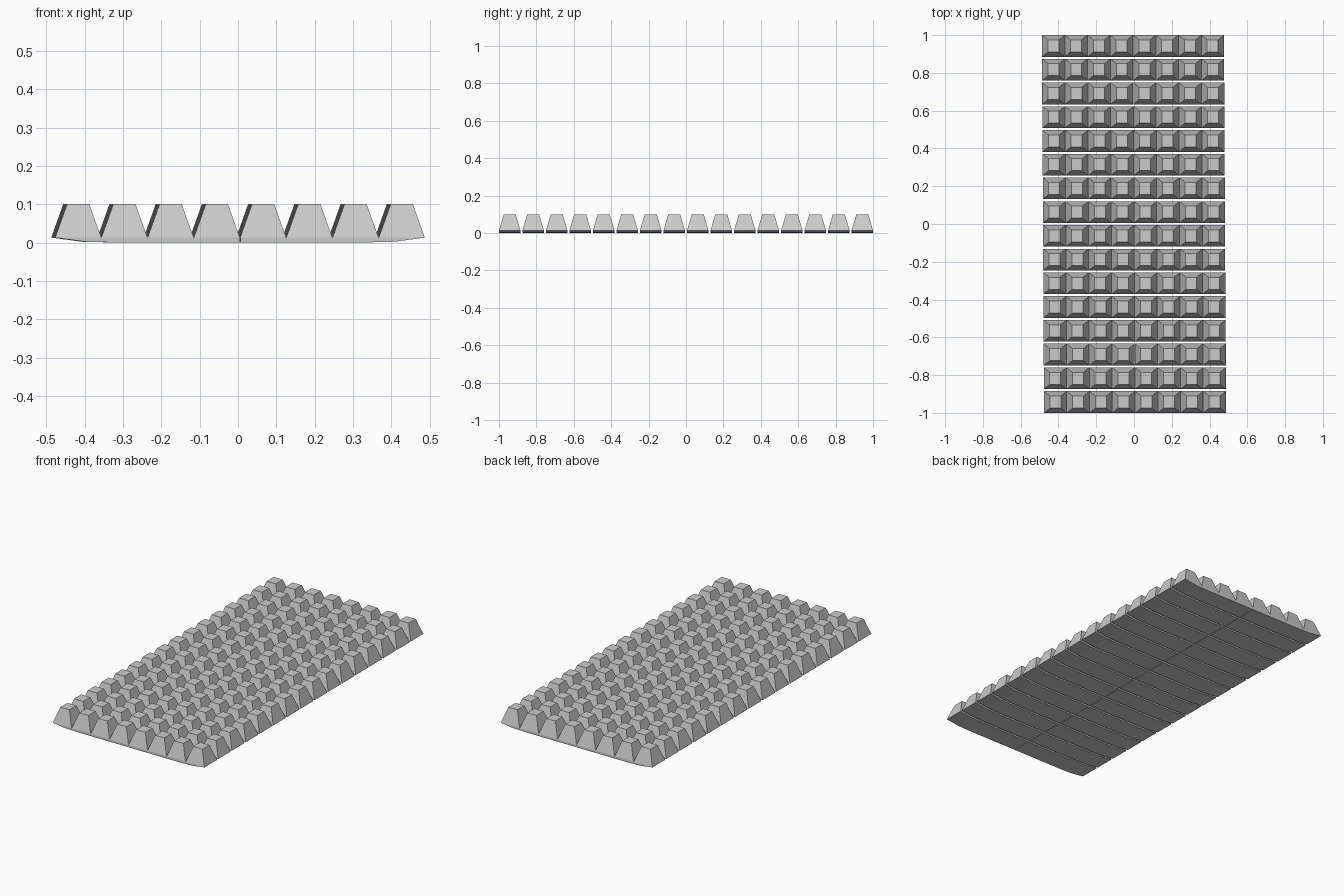
import bpy, bmesh

if "Cube" in bpy.data.objects:
    bpy.data.objects.remove(bpy.data.objects["Cube"])

ROWS, COLS = 16, 8
PITCH_X, PITCH_Y = 0.1205, 0.1257
HALF_Y = 0.0575
SEAT_Z, TOP_Z = 0.013, 0.1


def finish(name, bm):
    bmesh.ops.recalc_face_normals(bm, faces=bm.faces)
    me = bpy.data.meshes.new(name)
    bm.to_mesh(me)
    bm.free()
    ob = bpy.data.objects.new(name, me)
    bpy.context.collection.objects.link(ob)
    return ob


def add_block(bm, cx, cy):
    # square block tapering to a flat top
    def ring(hx, hy, z):
        return [bm.verts.new((cx + sx * hx, cy + sy * hy, z))
                for sx, sy in ((-1, -1), (1, -1), (1, 1), (-1, 1))]
    low, high = ring(0.06, HALF_Y, SEAT_Z), ring(0.029, 0.032, TOP_Z)
    bm.faces.new(low)
    bm.faces.new(high)
    for i in range(4):
        j = (i + 1) % 4
        bm.faces.new((low[i], low[j], high[j], high[i]))


def add_half_base(bm, cx, cy, side):
    # thin base strip whose underside rises at the outer end
    profile = [(0.001, SEAT_Z), (0.001, 0), (0.3, 0), (0.4, 0.002), (0.482, SEAT_Z)]
    front, back = [[bm.verts.new((cx + side * x, cy + d, z)) for x, z in profile]
                   for d in (-HALF_Y, HALF_Y)]
    bm.faces.new(front)
    bm.faces.new(back)
    for i in range(len(profile)):
        j = (i + 1) % len(profile)
        bm.faces.new((front[i], front[j], back[j], back[i]))


# each row is shifted slightly sideways along the mat
for r in range(ROWS):
    y = (r - (ROWS - 1) / 2) * PITCH_Y
    dx = -0.0055 * y
    blocks, base = bmesh.new(), bmesh.new()
    for c in range(COLS):
        add_block(blocks, dx + (c - (COLS - 1) / 2) * PITCH_X, y)
    for side in (-1, 1):
        add_half_base(base, dx, y, side)
    finish(f"stud_row_{r + 1}", blocks)
    finish(f"base_strip_{r + 1}", base)
